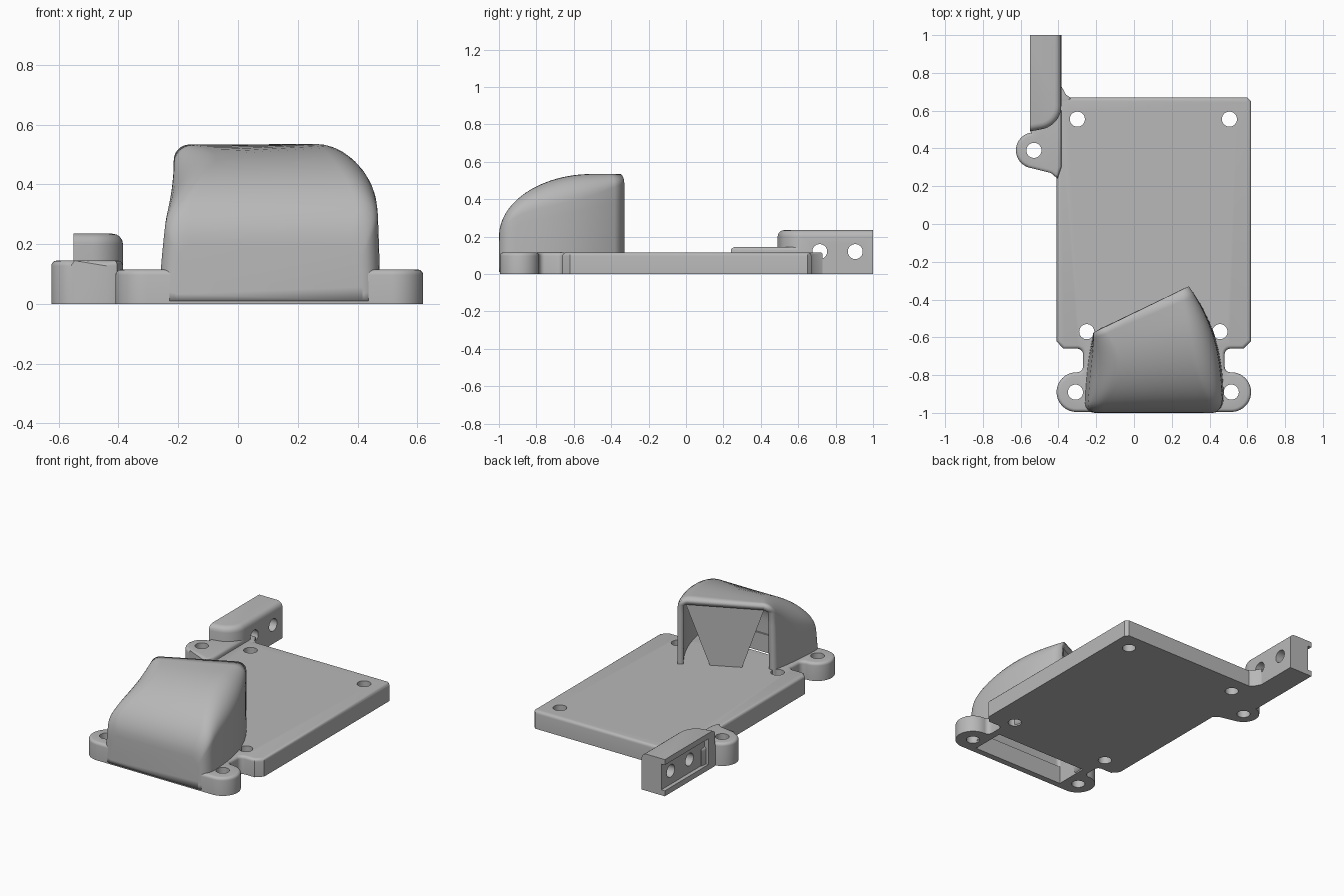
import bpy, bmesh
from math import sin, cos, pi, sqrt, radians
from mathutils import Matrix, Vector

if "Cube" in bpy.data.objects:
    bpy.data.objects.remove(bpy.data.objects["Cube"])

GREY = bpy.data.materials.new("plain_grey")
GREY.use_nodes = True
COLOUR = (0.48, 0.48, 0.48, 1)
GREY.diffuse_color = COLOUR
GREY.node_tree.nodes["Principled BSDF"].inputs["Base Color"].default_value = COLOUR


def make(name, bm):
    bmesh.ops.recalc_face_normals(bm, faces=bm.faces)
    mesh = bpy.data.meshes.new(name)
    bm.to_mesh(mesh)
    bm.free()
    mesh.materials.append(GREY)
    ob = bpy.data.objects.new(name, mesh)
    bpy.context.collection.objects.link(ob)
    return ob


def smooth(ob):
    bpy.ops.object.select_all(action='DESELECT')
    ob.select_set(True)
    bpy.context.view_layer.objects.active = ob
    bpy.ops.object.shade_smooth_by_angle(angle=radians(35))


def arc(cx, cy, r, a0, a1, n=20):
    """Points on an arc, angles in degrees."""
    return [(cx + r * cos(radians(a0 + (a1 - a0) * i / n)),
             cy + r * sin(radians(a0 + (a1 - a0) * i / n))) for i in range(n + 1)]


def slab(name, outline, height, rim, keep=lambda a, b: True):
    """Extruded outline with a rounded upper rim."""
    bm = bmesh.new()
    face = bm.faces.new([bm.verts.new((x, y, 0)) for x, y in outline])
    top = bmesh.ops.extrude_face_region(bm, geom=[face])["geom"]
    for v in top:
        if isinstance(v, bmesh.types.BMVert):
            v.co.z = height
    edges = [e for e in bm.edges if all(v.co.z > height - 1e-4 for v in e.verts)
             and keep(e.verts[0].co, e.verts[1].co)]
    bmesh.ops.bevel(bm, geom=edges, offset=rim, segments=4, profile=0.5,
                    affect='EDGES', clamp_overlap=True)
    return make(name, bm)


def rod(centre, radius, axis='Z'):
    bm = bmesh.new()
    turn = Matrix.Rotation(pi / 2, 4, 'Y') if axis == 'X' else Matrix()
    bmesh.ops.create_cone(bm, cap_ends=True, segments=32, radius1=radius, radius2=radius,
                          depth=0.6, matrix=Matrix.Translation(centre) @ turn)
    return make("cutter", bm)


def box(lo, hi):
    bm = bmesh.new()
    lo, hi = Vector(lo), Vector(hi)
    bmesh.ops.create_cube(bm, size=1, matrix=Matrix.Translation((lo + hi) / 2)
                          @ Matrix.Diagonal((*(hi - lo), 1)))
    return make("cutter", bm)


def cut(ob, cutters):
    """Subtract the cutters, keep the finished mesh and remove the helpers."""
    for c in cutters:
        mod = ob.modifiers.new("cut", 'BOOLEAN')
        mod.operation, mod.solver, mod.object = 'DIFFERENCE', 'EXACT', c
    bpy.context.view_layer.update()
    done = bpy.data.meshes.new_from_object(
        ob.evaluated_get(bpy.context.evaluated_depsgraph_get()))
    ob.modifiers.clear()
    ob.data = done
    for c in cutters:
        bpy.data.objects.remove(c)
    smooth(ob)


# Base plate with a front neck and two screw ears
outline = ([(0.62, -0.62), (0.62, 0.65), (0.6, 0.67), (-0.41, 0.67),
            (-0.41, -0.62), (-0.375, -0.66)]
           + arc(-0.30, -0.69, 0.03, 90, 0, 6)
           + arc(-0.30, -0.755, 0.03, 0, -90, 6)
           + arc(-0.305, -0.89, 0.105, 90, 270)
           + arc(0.515, -0.89, 0.105, -90, 90)
           + arc(0.51, -0.755, 0.03, 270, 180, 6)
           + arc(0.51, -0.69, 0.03, 180, 90, 6)
           + [(0.58, -0.66)])
plate = slab("base_plate", outline, 0.115, 0.018)
holes = [(-0.3, 0.555), (0.505, 0.555), (-0.25, -0.57), (0.455, -0.57),
         (-0.31, -0.89), (0.515, -0.89)]
cut(plate, [rod((x, y, 0), 0.04) for x, y in holes]
    + [box((-0.22, -0.955, -0.2), (0.435, -0.74, 0.3))])

# Rear screw pad beside the plate
pad = slab("rear_screw_pad", arc(-0.53, 0.39, 0.095, 100, 260)
           + [(-0.44, 0.27), (-0.405, 0.24), (-0.385, 0.3), (-0.385, 0.6), (-0.53, 0.6)],
           0.145, 0.025)
cut(pad, [rod((-0.53, 0.39, 0), 0.04)])

# Mounting arm with a shallow outer channel and two cross holes
arm = slab("mounting_arm", [(-0.55, 1), (-0.55, 0.49)]
           + arc(-0.51, 0.625, 0.125, -80, 0, 10) + [(-0.385, 1)], 0.235, 0.035,
           lambda a, b: abs(a.x - b.x) > 1e-4 and min(a.y, b.y) < 0.99
           or min(a.x, b.x) > -0.5)
cut(arm, [rod((-0.47, y, 0.12), 0.04, 'X') for y in (0.715, 0.905)]
    + [box((-0.7, 0.56, 0.035), (-0.525, 1.2, 0.2))])

# Small fillet web between arm and plate
smooth(slab("arm_web", [(-0.42, 0.6), (-0.33, 0.665), (-0.36, 0.685), (-0.385, 0.73),
                        (-0.42, 0.73)], 0.115, 0.01))


# Curved hood: sections swept from the front wall to the slanted rear opening
def roof(y):
    return 0.2 + 0.335 * sqrt(max(0, 1 - (min(y + 0.5, 0) / 0.5) ** 2))


def hood_section(s):
    nose = 0.06 * (1 - sqrt(max(0, 1 - max(0, 1 - s / 0.12) ** 2)))
    left = Vector((-0.265 + 0.05 * s * s + nose, -1 + 0.425 * s))
    right = Vector((0.477 - 0.187 * s ** 2.7 - nose, -1 + 0.67 * s))
    r = 0.05 + 0.09 * sin(pi * s)
    width = right.x - left.x
    profile = []
    for side in (0, 1):
        half = [(0, k / 6) for k in range(6)]
        half += [(r / width * (1 - cos(a)), 1 + sin(a))
                 for a in [pi / 2 * k / 8 for k in range(9)]]
        profile += [(1 - u, v) for u, v in reversed(half)] if side else half
    pts = []
    for i, (u, v) in enumerate(profile):
        p = left.lerp(right, u)
        top = roof(p.y)
        z = 0.01 + (top - r - 0.01) * min(v, 1) + r * max(v - 1, 0)
        lean = (0.06 if u < 0.5 else -0.02) * (1 - s * s) * (z / 0.535) ** 1.5
        pts.append((p.x + lean, p.y, z))
    return pts


bm = bmesh.new()
STEPS = 22
rows = [[bm.verts.new(p) for p in hood_section((i / STEPS) ** 1.7)] for i in range(STEPS + 1)]
for a, b in zip(rows, rows[1:]):
    for j in range(len(a) - 1):
        bm.faces.new((a[j], a[j + 1], b[j + 1], b[j]))
bm.faces.new(rows[0])
hood = make("hood_shell", bm)
shell = hood.modifiers.new("wall", 'SOLIDIFY')
shell.thickness, shell.offset = 0.035, -1
smooth(hood)

# Tapered support web standing just inside the hood opening
bm = bmesh.new()
start, end = Vector((-0.215, -0.59, 0)), Vector((0.29, -0.345, 0))
corners = [(0.35, 0.1), (0.67, 0.1), (0.94, 0.51), (0.1, 0.51)]
bm.faces.new([bm.verts.new(start.lerp(end, u) + Vector((0, 0, z))) for u, z in corners])
web = make("opening_support", bm)
web.modifiers.new("wall", 'SOLIDIFY').thickness = 0.015
